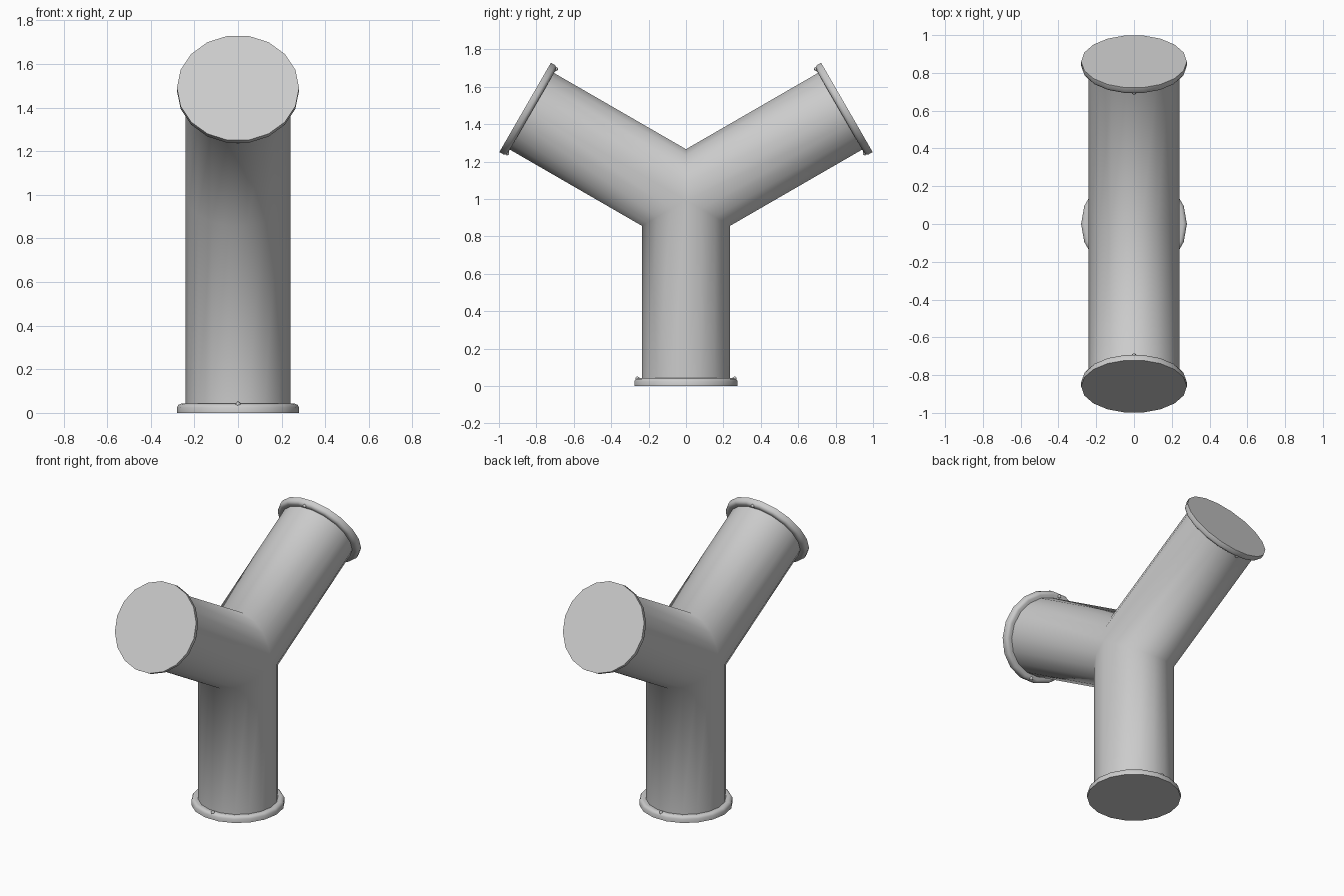
import bpy, bmesh, math
from mathutils import Vector

SIDES = 18
PIPE_R, FLANGE_R, REACH = 0.24, 0.28, 0.993
HUB = Vector((0, 0, REACH))
X = Vector((1, 0, 0))
ARMS = {"lower": -90, "back": 30, "front": 150}

if "Cube" in bpy.data.objects:
    bpy.data.objects.remove(bpy.data.objects["Cube"], do_unlink=True)

grey = bpy.data.materials.new("plain grey")
grey.use_nodes = True
colour = (0.6, 0.6, 0.6, 1)
grey.diffuse_color = colour
grey.node_tree.nodes["Principled BSDF"].inputs["Base Color"].default_value = colour


def frame(degrees):
    """Axis and sideways directions of an arm in the yz plane."""
    a = math.radians(degrees)
    axis = Vector((0, math.cos(a), math.sin(a)))
    return axis, axis.cross(X)


def ring(bm, axis, side, radius, along):
    """Ring of vertices; along gives the axial distance for a sideways offset."""
    verts = []
    for i in range(SIDES):
        a = math.tau * i / SIDES
        t = radius * math.sin(a)
        verts.append(bm.verts.new(HUB + X * radius * math.cos(a) + side * t + axis * along(t)))
    return verts


def bridge(bm, a, b):
    for i in range(SIDES):
        j = (i + 1) % SIDES
        bm.faces.new((a[i], a[j], b[j], b[i]))


def finish(bm, name, angle=None):
    bmesh.ops.remove_doubles(bm, verts=bm.verts, dist=0.0005)
    bmesh.ops.recalc_face_normals(bm, faces=bm.faces)
    mesh = bpy.data.meshes.new(name)
    bm.to_mesh(mesh)
    bm.free()
    mesh.materials.append(grey)
    obj = bpy.data.objects.new(name, mesh)
    bpy.context.collection.objects.link(obj)
    bpy.ops.object.select_all(action="DESELECT")
    obj.select_set(True)
    bpy.context.view_layer.objects.active = obj
    if angle is None:
        bpy.ops.object.shade_smooth()
    else:
        bpy.ops.object.shade_smooth_by_angle(angle=math.radians(angle))


# Three pipes mitred together at the hub
bm = bmesh.new()
for degrees in ARMS.values():
    axis, side = frame(degrees)
    inner = ring(bm, axis, side, PIPE_R, lambda t: abs(t) / math.tan(math.radians(60)))
    outer = ring(bm, axis, side, PIPE_R, lambda t: REACH - 0.02)
    bridge(bm, inner, outer)
finish(bm, "branching_pipe")

# Closed flange on each pipe end: (radius, depth from the end face)
PROFILE = [(FLANGE_R, 0), (FLANGE_R, 0.025), (0.273, 0.037), (0.26, 0.042), (PIPE_R - 0.01, 0.036)]
for name, degrees in ARMS.items():
    axis, side = frame(degrees)
    bm = bmesh.new()
    rings = [ring(bm, axis, side, r, lambda t, d=d: REACH - d) for r, d in PROFILE]
    for a, b in zip(rings, rings[1:]):
        bridge(bm, a, b)
    bm.faces.new(rings[0])
    bm.faces.new(rings[-1])
    finish(bm, name + "_flange", 40)

    # Small locating nubs on the inner rim
    bm = bmesh.new()
    for sign in (-1, 1):
        nub = bmesh.ops.create_icosphere(bm, subdivisions=1, radius=0.013)["verts"]
        bmesh.ops.translate(bm, verts=nub, vec=HUB + axis * (REACH - 0.039) + side * sign * 0.26)
    finish(bm, name + "_flange_nubs", 60)
